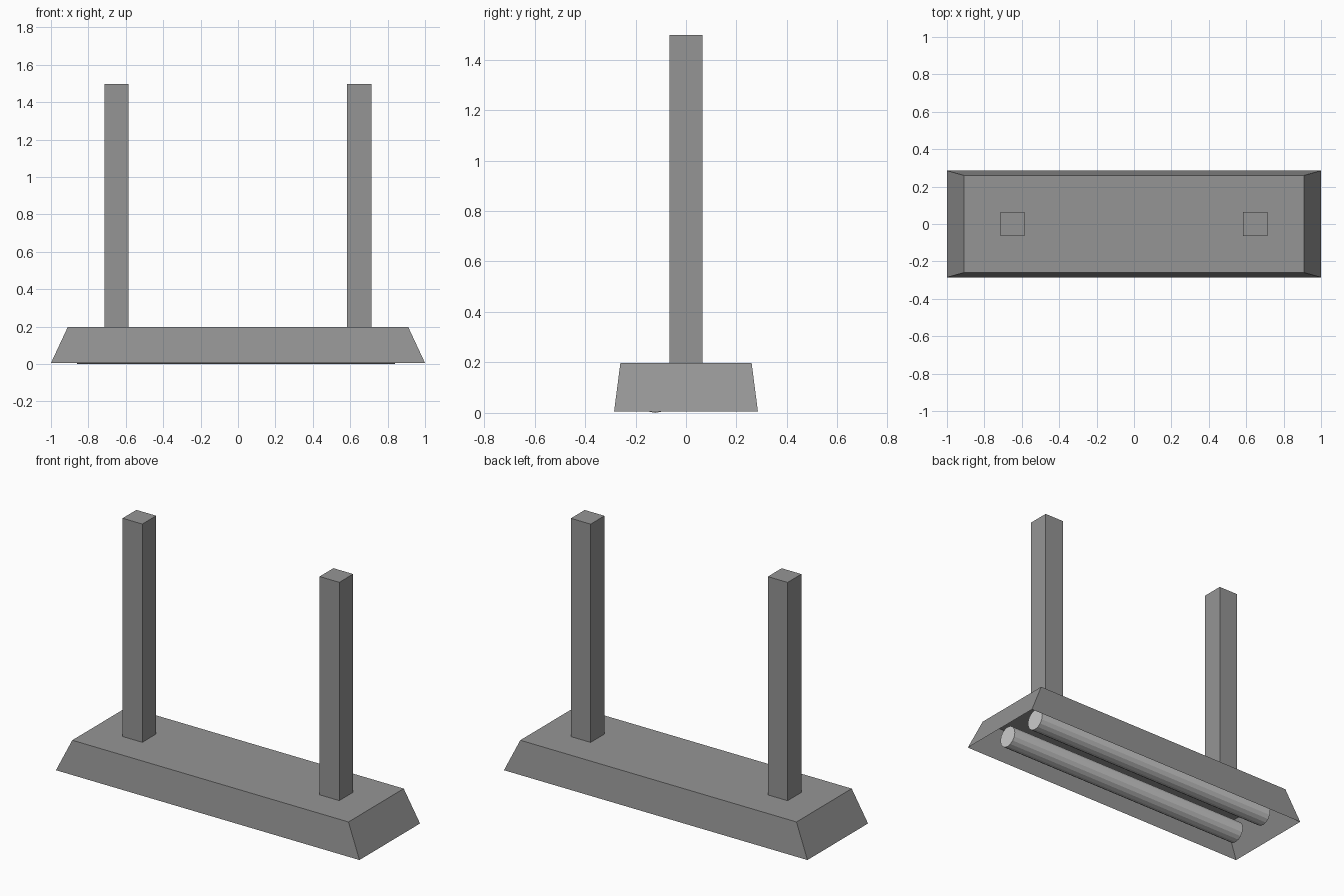
import bpy, bmesh
from math import pi
from mathutils import Matrix

if "Cube" in bpy.data.objects:
    bpy.data.objects.remove(bpy.data.objects["Cube"])


def material(name, value):
    mat = bpy.data.materials.new(name)
    mat.diffuse_color = (value, value, value, 1)
    mat.use_nodes = True
    mat.node_tree.nodes["Principled BSDF"].inputs["Base Color"].default_value = mat.diffuse_color
    return mat


DARK = material("dark_metal", 0.3)
LIGHT = material("light_glass", 0.9)


def finish(bm, name, mat):
    mesh = bpy.data.meshes.new(name)
    bm.to_mesh(mesh)
    bm.free()
    mesh.materials.append(mat)
    obj = bpy.data.objects.new(name, mesh)
    bpy.context.collection.objects.link(obj)
    return obj


def cube(x, y, z, sx, sy, sz):
    bm = bmesh.new()
    bmesh.ops.create_cube(bm, size=1, matrix=Matrix.Translation((x, y, z)) @ Matrix.Diagonal((sx, sy, sz, 1)))
    return bm


# Tapered lamp housing, a thin shell open underneath
BOTTOM, TOP = 0.005, 0.198
bm = cube(0, 0, (BOTTOM + TOP) / 2, 2, 0.57, TOP - BOTTOM)
for v in bm.verts:
    if v.co.z > 0.1:
        v.co.x *= 0.91
        v.co.y *= 0.26 / 0.285
bm.normal_update()
bmesh.ops.delete(bm, geom=[f for f in bm.faces if f.normal.z < -0.9], context='FACES_ONLY')
finish(bm, "lamp_housing", DARK)

# Two square hanging posts
for side, x in (("left", -0.65), ("right", 0.648)):
    finish(cube(x, 0, (TOP + 1.498) / 2, 0.13, 0.13, 1.498 - TOP), side + "_post", DARK)

# Two light tubes inside the housing
R = 0.064
for side, y, z in (("front", -0.122, R), ("back", 0.122, R + 0.005)):
    bm = bmesh.new()
    place = Matrix.Translation((-0.01, y, z)) @ Matrix.Rotation(pi / 2, 4, 'Y')
    bmesh.ops.create_cone(bm, cap_ends=True, segments=16, radius1=R, radius2=R, depth=1.7, matrix=place)
    finish(bm, side + "_light_tube", LIGHT)
